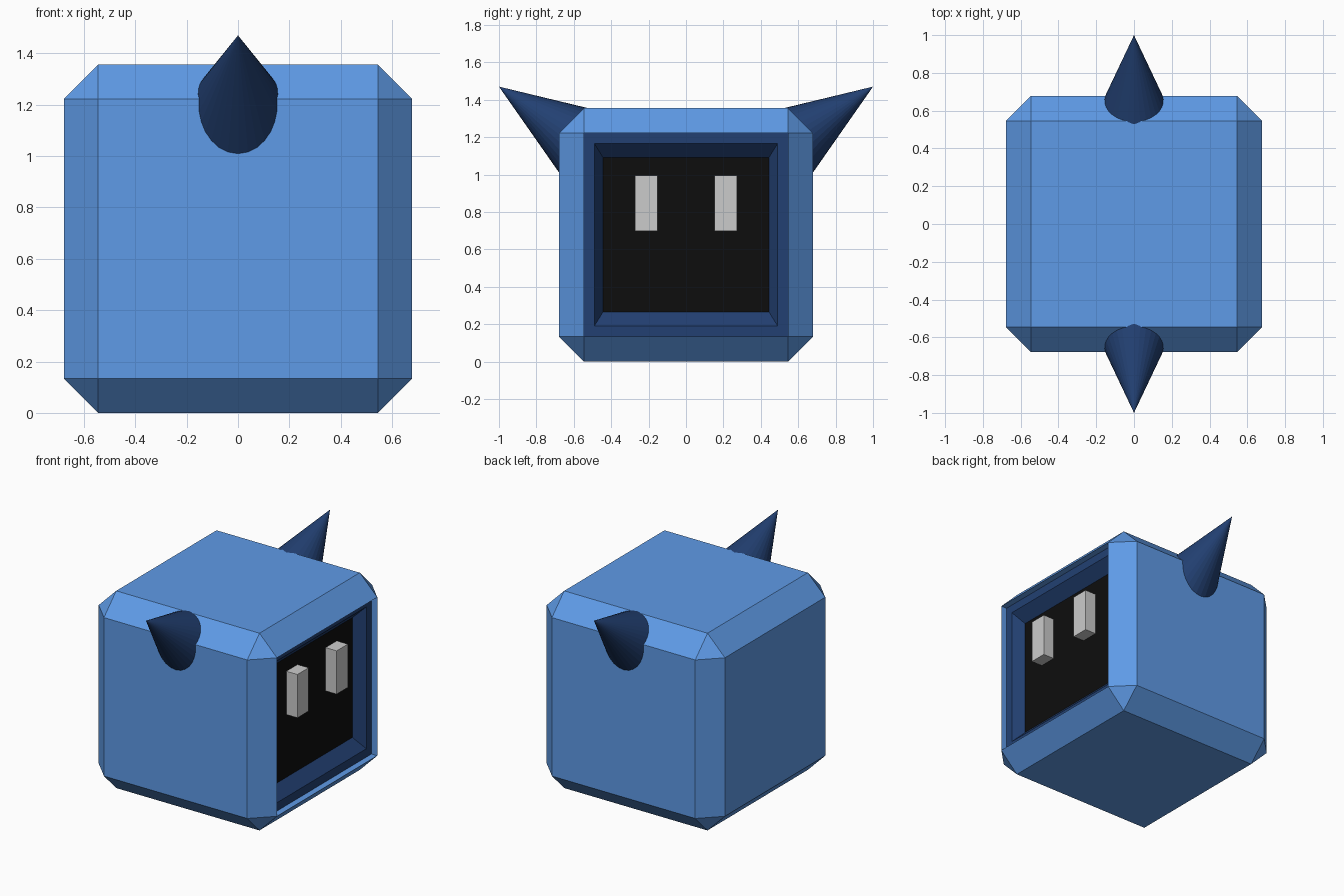
import bpy, bmesh
from mathutils import Vector, Matrix

if "Cube" in bpy.data.objects:
    bpy.data.objects.remove(bpy.data.objects["Cube"])


def material(name, rgb):
    m = bpy.data.materials.new(name)
    m.diffuse_color = (*rgb, 1)
    m.use_nodes = True
    m.node_tree.nodes["Principled BSDF"].inputs["Base Color"].default_value = m.diffuse_color
    return m


def finish(name, bm, mat=None):
    me = bpy.data.meshes.new(name)
    bm.to_mesh(me)
    bm.free()
    ob = bpy.data.objects.new(name, me)
    bpy.context.collection.objects.link(ob)
    if mat:
        me.materials.append(mat)
    return ob


BLUE = material("blue", (0.114, 0.328, 0.80))
NAVY = material("navy", (0.016, 0.051, 0.168))
BLACK = material("black", (0.0042, 0.0042, 0.0042))

H, C = 0.678, 0.133           # half size of the cube, chamfer width
F = H - C                     # half size of each flat face
LIP, SCREEN = 0.634, 0.56     # x of the frame lip and of the screen

# Chamfered cube body with a recessed opening on the +x side
bm = bmesh.new()
bmesh.ops.create_cube(bm, size=2 * H, matrix=Matrix.Translation((0, 0, H)))
bmesh.ops.bevel(bm, geom=bm.edges[:], offset=C, offset_type='OFFSET',
                segments=1, affect='EDGES')
side = max(bm.faces, key=lambda f: f.calc_center_median().x)
side = bmesh.ops.extrude_discrete_faces(bm, faces=[side])["faces"][0]
for v in side.verts:
    v.co.x = LIP
bmesh.ops.delete(bm, geom=[side], context='FACES')
finish("body", bm, BLUE)


def ring(bm, x, hy, hz):
    return [bm.verts.new((x, sy * hy, H + sz * hz))
            for sy, sz in ((-1, -1), (1, -1), (1, 1), (-1, 1))]


# Screen frame: flat lip, then a slope down to the screen
bm = bmesh.new()
rings = [ring(bm, LIP, F, F), ring(bm, LIP, 0.49, 0.4875),
         ring(bm, SCREEN, 0.443, 0.412)]
for a, b in zip(rings, rings[1:]):
    for i in range(4):
        j = (i + 1) % 4
        bm.faces.new((a[i], a[j], b[j], b[i]))
finish("screen_frame", bm, NAVY)

# Screen
bm = bmesh.new()
bm.faces.new(ring(bm, SCREEN, 0.443, 0.412))
finish("screen", bm, BLACK)

# Mirrored eyes and flat-shaded horns
tip, axis = Vector((0, 1.0, 1.47)), Vector((0, 0.826, 0.5635)).normalized()
LENGTH, RADIUS = 0.56, 0.212
for s, label in ((-1, "front"), (1, "back")):
    bm = bmesh.new()
    bmesh.ops.create_cube(bm, size=1, matrix=Matrix.Translation((0.602, s * 0.213, 0.846))
                          @ Matrix.Diagonal((0.084, 0.122, 0.298, 1)))
    finish(label + "_eye", bm)

    d = Vector((0, s * axis.y, axis.z))
    centre = Vector((0, s * tip.y, tip.z)) - d * LENGTH / 2
    bm = bmesh.new()
    bmesh.ops.create_cone(bm, cap_ends=True, segments=32, radius1=RADIUS, radius2=0,
                          depth=LENGTH, matrix=Matrix.Translation(centre)
                          @ d.to_track_quat('Z', 'X').to_matrix().to_4x4())
    bmesh.ops.remove_doubles(bm, verts=bm.verts[:], dist=1e-5)
    finish(label + "_horn", bm, NAVY)
